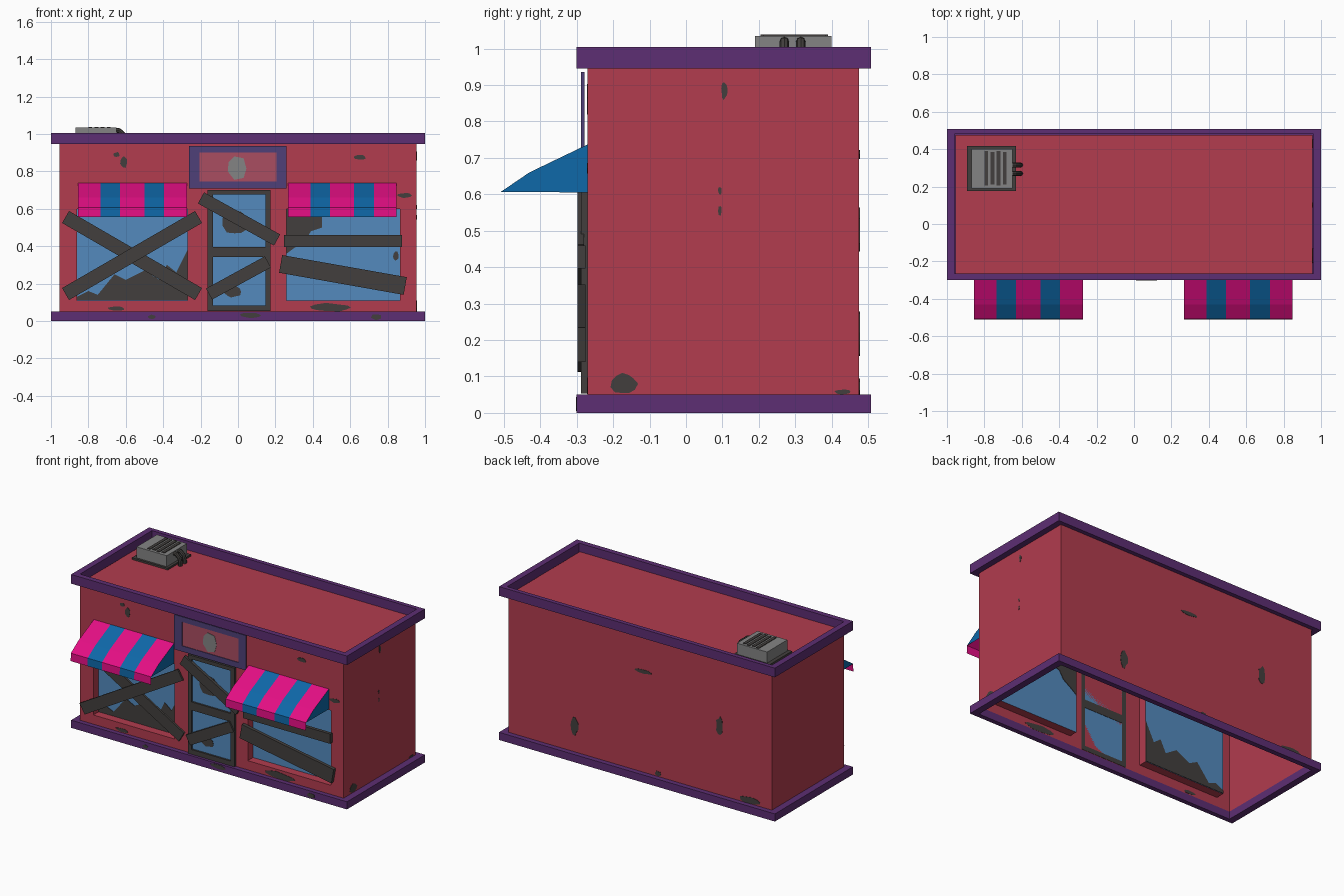
import bpy, bmesh, math, random
from mathutils import Vector

if "Cube" in bpy.data.objects:
    bpy.data.objects.remove(bpy.data.objects["Cube"])

random.seed(4)


def material(name, r, g, b):
    lin = [((c / 255 + 0.055) / 1.055) ** 2.4 if c > 10 else c / 255 / 12.92 for c in (r, g, b)]
    m = bpy.data.materials.new(name)
    m.diffuse_color = (*lin, 1)
    m.use_nodes = True
    m.node_tree.nodes["Principled BSDF"].inputs["Base Color"].default_value = m.diffuse_color
    return m


RED = material("brick_red", 178, 60, 78)
PURPLE = material("trim_purple", 93, 46, 115)
INDIGO = material("sign_indigo", 78, 64, 120)
ROSE = material("sign_rose", 170, 77, 97)
GREY = material("metal_grey", 132, 132, 132)
DARK = material("weathered_dark", 66, 63, 61)
GLASS = material("glass_blue", 84, 138, 190)
PINK = material("awning_pink", 228, 14, 132)
BLUE = material("awning_blue", 14, 104, 168)


def finish(name, bm, mats, recalc=True):
    if recalc:
        bmesh.ops.recalc_face_normals(bm, faces=bm.faces)
    me = bpy.data.meshes.new(name)
    bm.to_mesh(me)
    bm.free()
    for m in mats:
        me.materials.append(m)
    ob = bpy.data.objects.new(name, me)
    bpy.context.collection.objects.link(ob)
    return ob


def quad(bm, pts, mi=0):
    f = bm.faces.new([bm.verts.new(p) for p in pts])
    f.material_index = mi
    return f


def box(name, x0, x1, y0, y1, z0, z1, mat):
    bm = bmesh.new()
    bmesh.ops.create_cube(bm, size=1)
    for v in bm.verts:
        v.co = (x1 if v.co.x > 0 else x0, y1 if v.co.y > 0 else y0, z1 if v.co.z > 0 else z0)
    return finish(name, bm, [mat])


def plate(name, pts, d0, d1, mat, side=False):
    """Extrude a 2D outline; side=False lies in x-z, side=True in y-z."""
    at = (lambda u, v, d: (d, u, v)) if side else (lambda u, v, d: (u, d, v))
    bm = bmesh.new()
    a = [bm.verts.new(at(u, v, d0)) for u, v in pts]
    b = [bm.verts.new(at(u, v, d1)) for u, v in pts]
    bm.faces.new(a)
    bm.faces.new(b[::-1])
    n = len(pts)
    for i in range(n):
        bm.faces.new((a[i], b[i], b[(i + 1) % n], a[(i + 1) % n]))
    return finish(name, bm, [mat])


def ring(name, outer, inner, z0, z1, mat):
    """Rectangular frame lying flat; rectangles are x0, x1, y0, y1."""
    bm = bmesh.new()
    loops = []
    for (x0, x1, y0, y1), z in ((outer, z0), (outer, z1), (inner, z1), (inner, z0)):
        loops.append([bm.verts.new((x, y, z)) for x, y in ((x0, y0), (x1, y0), (x1, y1), (x0, y1))])
    for k in range(4):
        p, q = loops[k], loops[(k + 1) % 4]
        for i in range(4):
            j = (i + 1) % 4
            bm.faces.new((p[i], p[j], q[j], q[i]))
    return finish(name, bm, [mat])


def blob(cu, cv, w, h, n=11):
    """Ragged outline for a stain."""
    pts = []
    for i in range(n):
        t = 2 * math.pi * i / n
        r = random.uniform(0.72, 1.0) / 2
        pts.append((cu + w * r * math.cos(t), cv + h * r * math.sin(t)))
    return pts


# Walls: single skin, open underneath, windows pushed inwards
W, YF, YB, ROOF = 0.955, -0.27, 0.475, 0.95
PANE = -0.215
bm = bmesh.new()
xs = [-W, -0.86, -0.27, 0.26, 0.865, W]
zs = [0.05, 0.11, 0.60, ROOF]
for i in range(5):
    for k in range(3):
        x0, x1, z0, z1 = xs[i], xs[i + 1], zs[k], zs[k + 1]
        rim = [(x0, z0), (x1, z0), (x1, z1), (x0, z1)]
        if k == 1 and i in (1, 3):
            quad(bm, [(x, PANE, z) for x, z in rim], 1)
            for a, b in zip(rim, rim[1:] + rim[:1]):
                quad(bm, [(a[0], YF, a[1]), (b[0], YF, b[1]), (b[0], PANE, b[1]), (a[0], PANE, a[1])])
        else:
            quad(bm, [(x, YF, z) for x, z in rim])
quad(bm, [(W, YF, .05), (W, YB, .05), (W, YB, ROOF), (W, YF, ROOF)])
quad(bm, [(-W, YB, .05), (-W, YF, .05), (-W, YF, ROOF), (-W, YB, ROOF)])
quad(bm, [(W, YB, .05), (-W, YB, .05), (-W, YB, ROOF), (W, YB, ROOF)])
quad(bm, [(-W, YF, ROOF), (W, YF, ROOF), (W, YB, ROOF), (-W, YB, ROOF)])
finish("shop_walls", bm, [RED, GLASS], recalc=False)

# Base and parapet trims
OUT = (-1, 1, -0.30, 0.508)
ring("base_trim", OUT, (-W, W, YF, YB), 0, 0.05, PURPLE)
ring("parapet_trim", OUT, (-0.96, 0.96, -0.265, 0.48), 0.945, 1.005, PURPLE)

# Door: frame bars and two panes
for n, r in {"left": (-.162, -.135, .053, .70), "right": (.148, .175, .053, .70),
             "top": (-.135, .148, .676, .70), "middle": (-.135, .148, .342, .396),
             "bottom": (-.135, .148, .053, .084)}.items():
    box("door_frame_" + n, r[0], r[1], -0.288, -0.268, r[2], r[3], DARK)
for n, z0, z1 in (("upper", .396, .676), ("lower", .084, .342)):
    box("door_glass_" + n, -.135, .148, -.276, -.270, z0, z1, GLASS)

# Sign board over the door, standing just off the wall
for n, r in {"left": (-.262, -.205, .708, .936), "right": (.205, .258, .708, .936),
             "top": (-.205, .205, .902, .936), "bottom": (-.205, .205, .708, .745)}.items():
    box("sign_frame_" + n, r[0], r[1], -.288, -.278, r[2], r[3], INDIGO)
box("sign_panel", -.205, .205, -.284, -.279, .745, .902, ROSE)
plate("sign_faded_patch", [(-.055, .80), (-.02, .755), (.03, .765), (.045, .815), (.03, .87), (-.02, .88), (-.05, .85)],
      -.286, -.283, GREY)


# Boards nailed over the openings
def plank(name, x0, z0, x1, z1, w, y0, y1):
    d = Vector((x1 - x0, z1 - z0)).normalized() * w / 2
    plate(name, [(x0 - d.y, z0 + d.x), (x0 + d.y, z0 - d.x), (x1 + d.y, z1 - d.x), (x1 - d.y, z1 + d.x)], y0, y1, DARK)


plank("left_plank_rising", -.922, .144, -.211, .556, .074, -.298, -.286)
plank("left_plank_falling", -.922, .556, -.211, .144, .074, -.286, -.273)
plank("door_plank_upper", -.198, .658, .209, .433, .068, -.298, -.280)
plank("door_plank_lower", -.155, .144, .160, .316, .068, -.298, -.280)
plank("right_plank_upper", .246, .428, .877, .428, .064, -.298, -.276)
plank("right_plank_lower", .228, .305, .894, .187, .096, -.298, -.276)

# Striped awnings: bent sheet, hanging valance and solid-coloured ends
PROFILE = [(-.27, .737), (-.43, .66), (-.508, .607), (-.51, .556)]
STRIPES = [0, .122, .226, .355, .46, .582]
for name, x in (("left_awning", -.856), ("right_awning", .266)):
    bm = bmesh.new()
    for i in range(5):
        a, b = x + STRIPES[i], x + STRIPES[i + 1]
        for p, q in zip(PROFILE, PROFILE[1:]):
            quad(bm, [(a, *q), (b, *q), (b, *p), (a, *p)], i % 2)
    end = PROFILE[:3] + [(-.27, .605)]
    quad(bm, [(x, *p) for p in end], 1)
    quad(bm, [(x + STRIPES[-1], *p) for p in end[::-1]], 1)
    finish(name, bm, [PINK, BLUE], recalc=False)

# Rooftop air unit
box("air_unit_base", -.893, -.632, .176, .416, .948, .962, DARK)
box("air_unit_body", -.868, -.65, .19, .40, .962, 1.034, GREY)
for i in range(4):
    x = -.80 + i * .033
    box("air_unit_slat_%d" % i, x, x + .02, .205 + .006 * (i % 2), .39 - .006 * (i % 2), 1.033, 1.038, DARK)
for i, y in enumerate((.27, .315)):
    cu = bpy.data.curves.new("air_unit_pipe_%d" % i, 'CURVE')
    cu.dimensions = '3D'
    cu.bevel_depth = .013
    cu.bevel_resolution = 2
    path = [(-.66, 1.02), (-.635, 1.018), (-.615, 1.0), (-.608, .975), (-.607, .95)]
    sp = cu.splines.new('POLY')
    sp.points.add(len(path) - 1)
    for pt, (px, pz) in zip(sp.points, path):
        pt.co = (px, y, pz, 1)
    ob = bpy.data.objects.new(cu.name, cu)
    bpy.context.collection.objects.link(ob)
    cu.materials.append(DARK)
    bpy.ops.object.select_all(action='DESELECT')
    ob.select_set(True)
    bpy.context.view_layer.objects.active = ob
    bpy.ops.object.convert(target='MESH')
    bpy.ops.object.shade_smooth_by_angle()

# Broken areas in the glass, seen from both sides
left_jag = [(-.86, .112), (-.86, .13), (-.80, .16), (-.75, .14), (-.66, .25), (-.60, .22), (-.5, .27),
            (-.42, .22), (-.38, .30), (-.33, .26), (-.27, .38), (-.27, .112)]
right_jag = [(.26, .60), (.62, .60), (.55, .565), (.45, .56), (.45, .5), (.39, .48), (.36, .43),
             (.30, .39), (.26, .36)]
plate("left_glass_break", left_jag, PANE - .003, PANE + .003, DARK)
plate("right_glass_break", right_jag, PANE - .003, PANE + .003, DARK)
plate("right_glass_chip", blob(.845, .35, .035, .06), PANE - .003, PANE + .003, DARK)
for i, s in enumerate([(-.01, .53, .16, .16), (-.03, .155, .10, .07), (.12, .47, .05, .06)]):
    plate("door_glass_break_%d" % i, blob(*s), -.278, -.275, DARK)

# Peeled patches on the walls and trims: centre, width, height
FRONT = [(-.65, .89, .04, .03), (-.61, .85, .045, .07), (.65, .875, .08, .03), (.89, .672, .08, .03),
         (-.65, .066, .10, .03), (.49, .072, .28, .05)]
BASE = [(-.46, .022, .05, .025), (.07, .03, .13, .035), (.74, .022, .06, .035)]
BACK = [(-.02, .71, .13, .03), (.475, .22, .06, .13), (-.577, .50, .06, .13), (-.13, .07, .05, .035),
        (-.795, .07, .18, .05)]
RIGHT = [(.105, .885, .02, .055), (.093, .61, .012, .025), (.093, .555, .012, .03), (-.17, .08, .08, .07),
         (.43, .058, .05, .015)]
for label, spots, d0, d1, side in (("front", FRONT, -.272, -.269, False), ("base", BASE, -.302, -.299, False),
                                   ("back", BACK, .474, .477, False), ("right", RIGHT, .954, .957, True)):
    for i, s in enumerate(spots):
        plate("%s_patch_%d" % (label, i), blob(*s), d0, d1, DARK, side)
